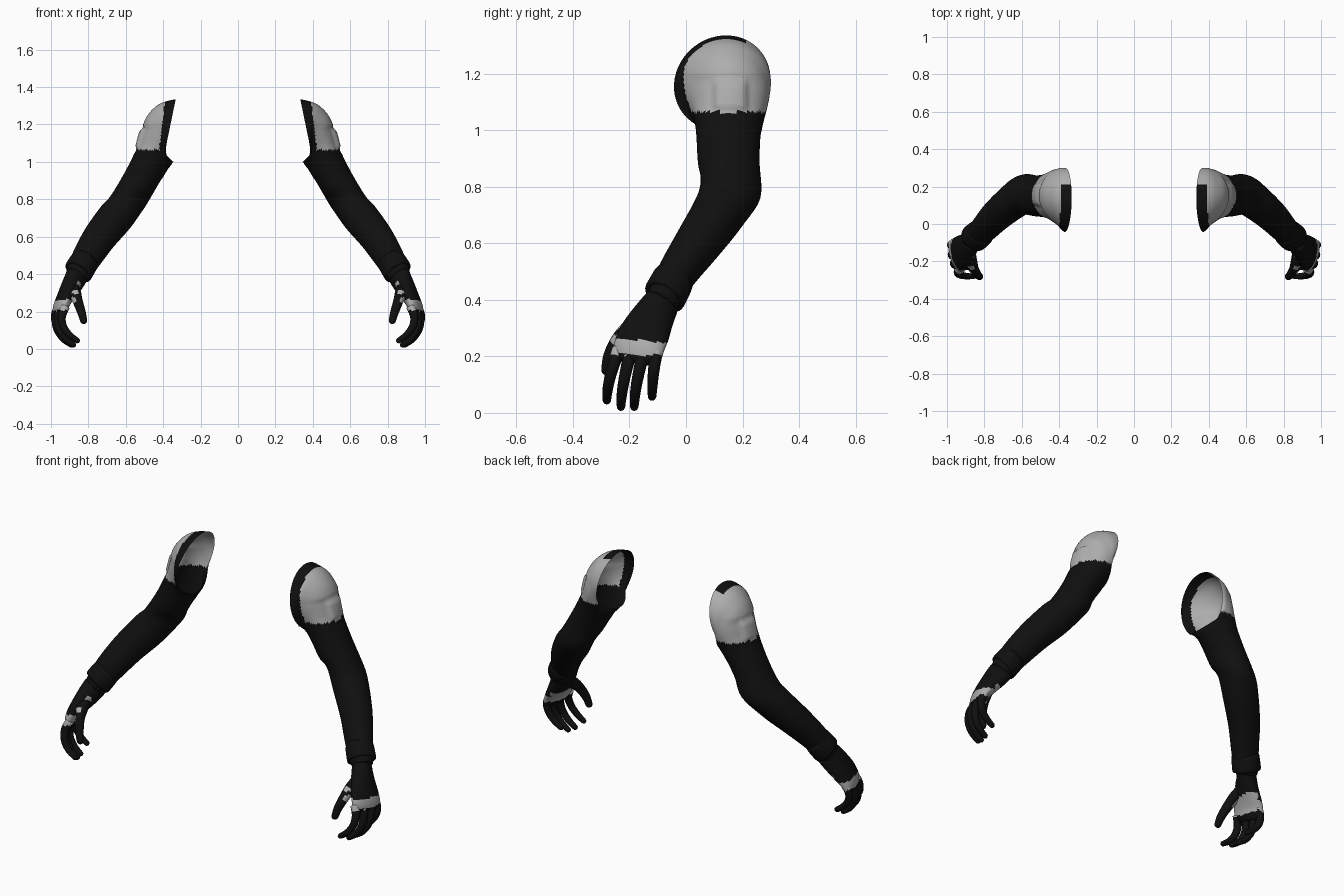
import bpy, bmesh, math
from mathutils import Vector as V

if "Cube" in bpy.data.objects:
    bpy.data.objects.remove(bpy.data.objects["Cube"])


def material(name, value):
    m = bpy.data.materials.new(name)
    m.diffuse_color = (value, value, value, 1)
    m.use_nodes = True
    m.node_tree.nodes["Principled BSDF"].inputs["Base Color"].default_value = m.diffuse_color
    return m


BLACK = material("black_fabric", 0.005)
GREY = material("light_grey", 0.42)


def spline(rows, sub):
    """Catmull-Rom interpolation of lists of vectors."""
    out = []
    n = len(rows)
    for i in range(n - 1):
        a, b, c, d = (rows[max(0, min(n - 1, i + k))] for k in (-1, 0, 1, 2))
        for s in range(sub):
            t = s / sub
            out.append([0.5 * (2 * q + (r - p) * t + (2 * p - 5 * q + 4 * r - w) * t * t
                               + (3 * q - p - 3 * r + w) * t ** 3)
                        for p, q, r, w in zip(a, b, c, d)])
    return out + [rows[-1]]


def frame(center, direction, a, b=None):
    """Ring (centre, outward axis, depth axis) square to a direction."""
    d = V(direction).normalized()
    u = V((-d.z, 0, d.x)).normalized()
    return [V(center), u * a, u.cross(d) * (b or a)]


def loft(name, rings, seg, rule=None, cap_start=True, cap_end=True, warp=None):
    bm = bmesh.new()
    grid = []
    for k, (c, u, v) in enumerate(rings):
        row = []
        for j in range(seg):
            t = 2 * math.pi * j / seg
            p = c + u * math.cos(t) + v * math.sin(t)
            row.append(bm.verts.new(warp(p, k, math.cos(t)) if warp else p))
        grid.append(row)
    for r0, r1 in zip(grid, grid[1:]):
        for j in range(seg):
            n = (j + 1) % seg
            bm.faces.new((r0[j], r1[j], r1[n], r0[n]))
    if cap_start:
        bm.faces.new(grid[0])
    if cap_end:
        bm.faces.new(grid[-1][::-1])
    for f in bm.faces:
        f.smooth = True
        if rule and rule(f.calc_center_median()):
            f.material_index = 1
    me = bpy.data.meshes.new(name)
    bm.to_mesh(me)
    bm.free()
    me.materials.append(BLACK)
    me.materials.append(GREY)
    ob = bpy.data.objects.new(name, me)
    bpy.context.collection.objects.link(ob)
    ob.modifiers.new("other_side", 'MIRROR').use_mirror_merge = False
    return ob


def tube(name, points, radii, rule=None):
    """Rounded digit along a curved path."""
    pts = [p for p in spline([[V(p), V((r, 0, 0))] for p, r in zip(points, radii)], 5)]
    rings = []
    for i, (p, r) in enumerate(pts):
        d = pts[min(i + 1, len(pts) - 1)][0] - pts[max(i - 1, 0)][0]
        rings.append(frame(p, d, r.x))
    d.normalize()
    for k in (0.5, 0.8, 0.97):
        rings.append(frame(p + d * r.x * k, d, r.x * math.sqrt(1 - k * k)))
    return loft(name, rings, 14, rule)


# Sleeve: shoulder sections as outer x,z / inner x,z / front y / back y
sections = [
    (.333, 1.335, .345, 1.0, -.042, .298), (.39, 1.322, .35, .995, -.032, .30),
    (.435, 1.30, .36, .98, -.012, .297), (.483, 1.25, .372, .965, .01, .29),
    (.512, 1.187, .385, .945, .025, .28), (.532, 1.12, .40, .92, .033, .27),
    (.548, 1.06, .42, .89, .037, .263), (.605, .945, .455, .83, .042, .26),
    (.685, .81, .492, .77, .052, .263)]
rings = []
for xo, zo, xi, zi, yf, yb in sections:
    rings.append([V(((xo + xi) / 2, (yf + yb) / 2, (zo + zi) / 2)),
                  V(((xo - xi) / 2, 0, (zo - zi) / 2)), V((0, (yb - yf) / 2, 0))])
rings[-1][2].z = -.03
# Forearm sections: centre and radius
axis = (.2, -.19, -.29)
for c, a, b in (((.652, .115, .707), .097, .095), ((.737, .043, .60), .09, .083),
                ((.802, -.027, .50), .081, .07), ((.84, -.063, .435), .071, .064),
                ((.868, -.088, .39), .058, .055)):
    rings.append(frame(c, axis, a, b))
SUB = 5


def step(a, b, x):
    t = max(0, min(1, (x - a) / (b - a)))
    return t * t * (3 - 2 * t)


def shape_shoulder(p, k, c):
    # dished lower rim of the opening, fading down the sleeve
    fade = max(0, 1 - k / (2.5 * SUB))
    p.x += .05 * fade * min((1 - c) / 1.74, (1 + c) / .26)
    p.y += .014 * fade * c
    # shallow step under the dome and a raised block on its outer face
    if k > SUB and c > 0:
        p.x -= .01 * step(1.2, 1.175, p.z) * step(1.04, 1.1, p.z) * c
        block = step(.09, .11, p.y) * step(.225, .205, p.y)
        p.x += .018 * block * step(1.065, 1.085, p.z) * step(1.185, 1.165, p.z) * c
    return p


def cap_rule(p):
    rim = p.x < .39 + .12 * (1.33 - p.z) and p.y < .215
    return p.z > 1.065 and not rim


loft("sleeve", spline(rings, SUB), 72, cap_rule, cap_start=False, warp=shape_shoulder)

# Flared cuff at the wrist
cuff = [((.812, -.038, .482), .072), ((.822, -.048, .465), .077), ((.85, -.072, .42), .079),
        ((.856, -.078, .41), .077), ((.852, -.075, .416), .052)]
loft("cuff", [frame(c, axis, r, r * .98) for c, r in cuff], 32)

# Gloved palm
palm = [
    ((.862, -.085, .39), (.052, -.015, .03), (.01, .052, -.025)),
    ((.885, -.112, .345), (.05, -.012, .025), (.015, .064, -.03)),
    ((.918, -.145, .285), (.042, -.010, .018), (.022, .082, -.025)),
    ((.943, -.165, .235), (.036, -.010, .01), (.025, .087, -.015)),
    ((.953, -.172, .195), (.029, -.009, .004), (.025, .081, -.012)),
    ((.955, -.174, .175), (.014, -.005, .002), (.018, .06, -.009))]


def palm_rule(p):
    band = .205 < p.z + .1 * (p.y + .17) < .258
    hollow = p.x < .925 and .2 < p.z < .28 and p.y > -.2
    spot = (p - V((.862, -.16, .345))).length < .022
    return band or hollow or spot


loft("palm", spline([[V(q) for q in r] for r in palm], 6), 40, palm_rule)

# Curled fingers: base y, tip y, sideways shift, tip height
for name, y0, y1, dx, tz in (("index_finger", -.238, -.28, -.03, .045),
                             ("middle_finger", -.194, -.23, -.01, .022),
                             ("ring_finger", -.148, -.183, .002, .022),
                             ("little_finger", -.104, -.12, .006, .058)):
    rise = tz - .022
    path = [(x + dx, y0 + (y1 - y0) * t, z + rise * t)
            for x, z, t in ((.953, .225, 0), (.972, .165, .4), (.965, .105, .75),
                            (.933, .055, .95), (.89, .022, 1))]
    tube(name, path, (.024, .022, .02, .018, .015), lambda p: .207 < p.z < .258)

# Thumb
tube("thumb", [(.885, -.13, .34), (.872, -.195, .3), (.857, -.24, .255),
               (.838, -.27, .2), (.825, -.281, .152)],
     (.034, .033, .027, .023, .019),
     lambda p: (p - V((.868, -.225, .3))).length < .02 or (p.x > .868 and .24 < p.z < .275))
